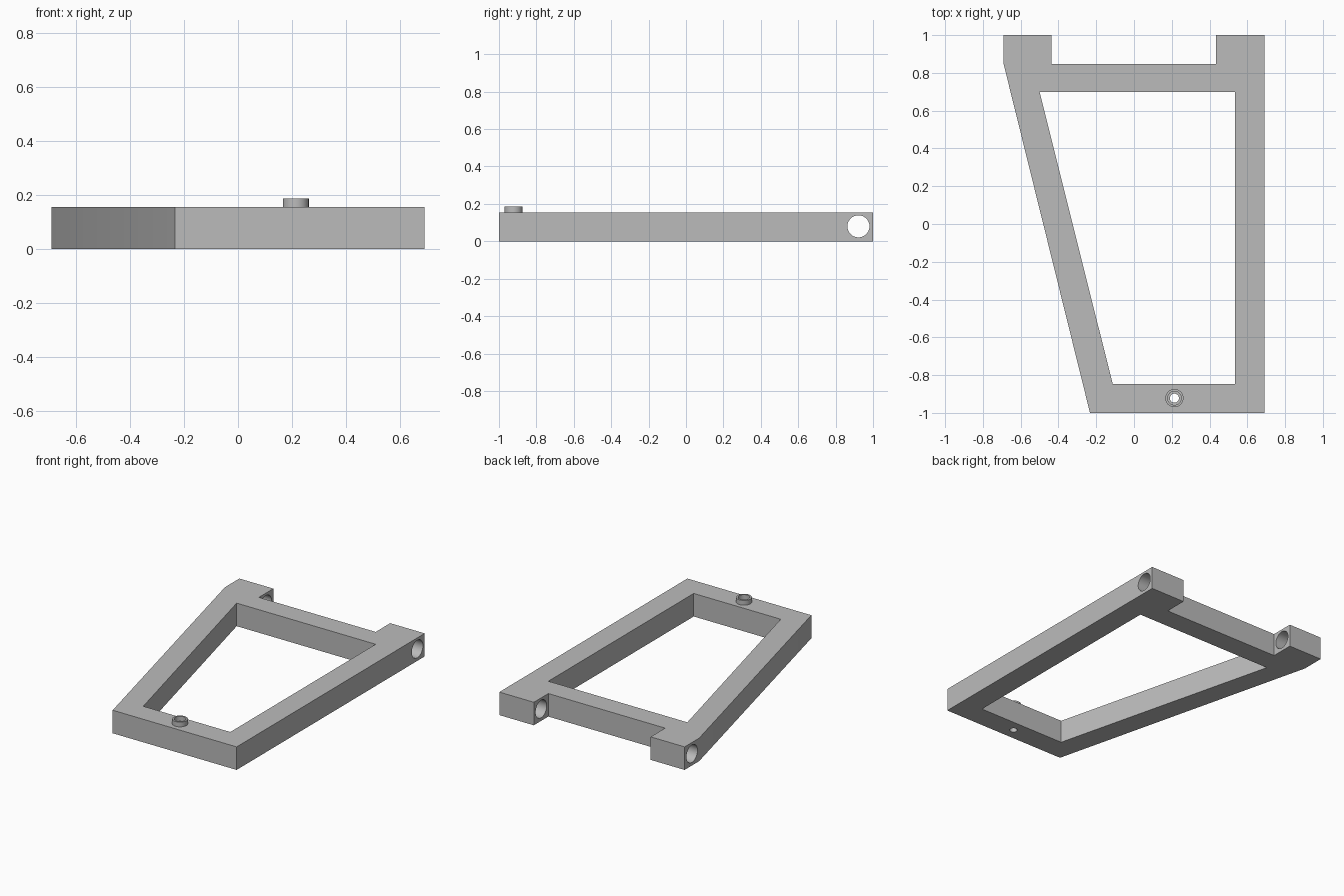
import bpy
import bmesh
from math import pi
from mathutils import Matrix

if "Cube" in bpy.data.objects:
    bpy.data.objects.remove(bpy.data.objects["Cube"], do_unlink=True)

THICK = 0.155
BOSS = (0.214, -0.922)

grey = bpy.data.materials.new("plain grey")
grey.use_nodes = True
colour = (0.5, 0.5, 0.5, 1)
grey.diffuse_color = colour
grey.node_tree.nodes["Principled BSDF"].inputs["Base Color"].default_value = colour


def finish(name, bm):
    bmesh.ops.recalc_face_normals(bm, faces=bm.faces)
    mesh = bpy.data.meshes.new(name)
    bm.to_mesh(mesh)
    bm.free()
    mesh.materials.append(grey)
    obj = bpy.data.objects.new(name, mesh)
    bpy.context.collection.objects.link(obj)
    return obj


def prism(name, outline, z0, z1):
    bm = bmesh.new()
    face = bm.faces.new([bm.verts.new((x, y, z0)) for x, y in outline])
    top = bmesh.ops.extrude_face_region(bm, geom=[face])["geom"]
    verts = [v for v in top if isinstance(v, bmesh.types.BMVert)]
    bmesh.ops.translate(bm, verts=verts, vec=(0, 0, z1 - z0))
    return finish(name, bm)


def cylinder(name, radius, length, centre, axis="Z"):
    bm = bmesh.new()
    turn = Matrix.Rotation(pi / 2, 4, "Y") if axis == "X" else Matrix()
    bmesh.ops.create_cone(bm, cap_ends=True, segments=48, radius1=radius,
                          radius2=radius, depth=length,
                          matrix=Matrix.Translation(centre) @ turn)
    return finish(name, bm)


def cut(obj, cutter):
    mod = obj.modifiers.new("cut", "BOOLEAN")
    mod.operation = "DIFFERENCE"
    mod.solver = "EXACT"
    mod.object = cutter
    bpy.context.view_layer.objects.active = obj
    bpy.ops.object.modifier_apply(modifier=mod.name)
    bpy.data.objects.remove(cutter, do_unlink=True)


def smooth(obj):
    bpy.ops.object.select_all(action="DESELECT")
    obj.select_set(True)
    bpy.context.view_layer.objects.active = obj
    bpy.ops.object.shade_smooth_by_angle(angle=0.5)


# Tapered frame with two hinge lugs at the back
frame = prism("frame", [(-0.233, -1), (0.69, -1), (0.69, 1), (0.433, 1),
                        (0.433, 0.846), (-0.437, 0.846), (-0.437, 1),
                        (-0.69, 1), (-0.69, 0.846)], 0, THICK)
cut(frame, prism("opening_cutter", [(-0.113, -0.846), (0.535, -0.846),
                                    (0.535, 0.7), (-0.5, 0.7)], -0.1, 0.3))

# Hinge pin bore through both lugs, and the small hole under the boss
cut(frame, cylinder("pin_cutter", 0.059, 2, (0, 0.922, 0.08), "X"))
cut(frame, cylinder("screw_cutter", 0.024, 1, (*BOSS, 0)))
smooth(frame)

# Raised ring around the screw hole
boss = cylinder("boss_ring", 0.048, 0.032, (*BOSS, THICK + 0.016))
cut(boss, cylinder("ring_cutter", 0.036, 0.2, (*BOSS, THICK)))
smooth(boss)
